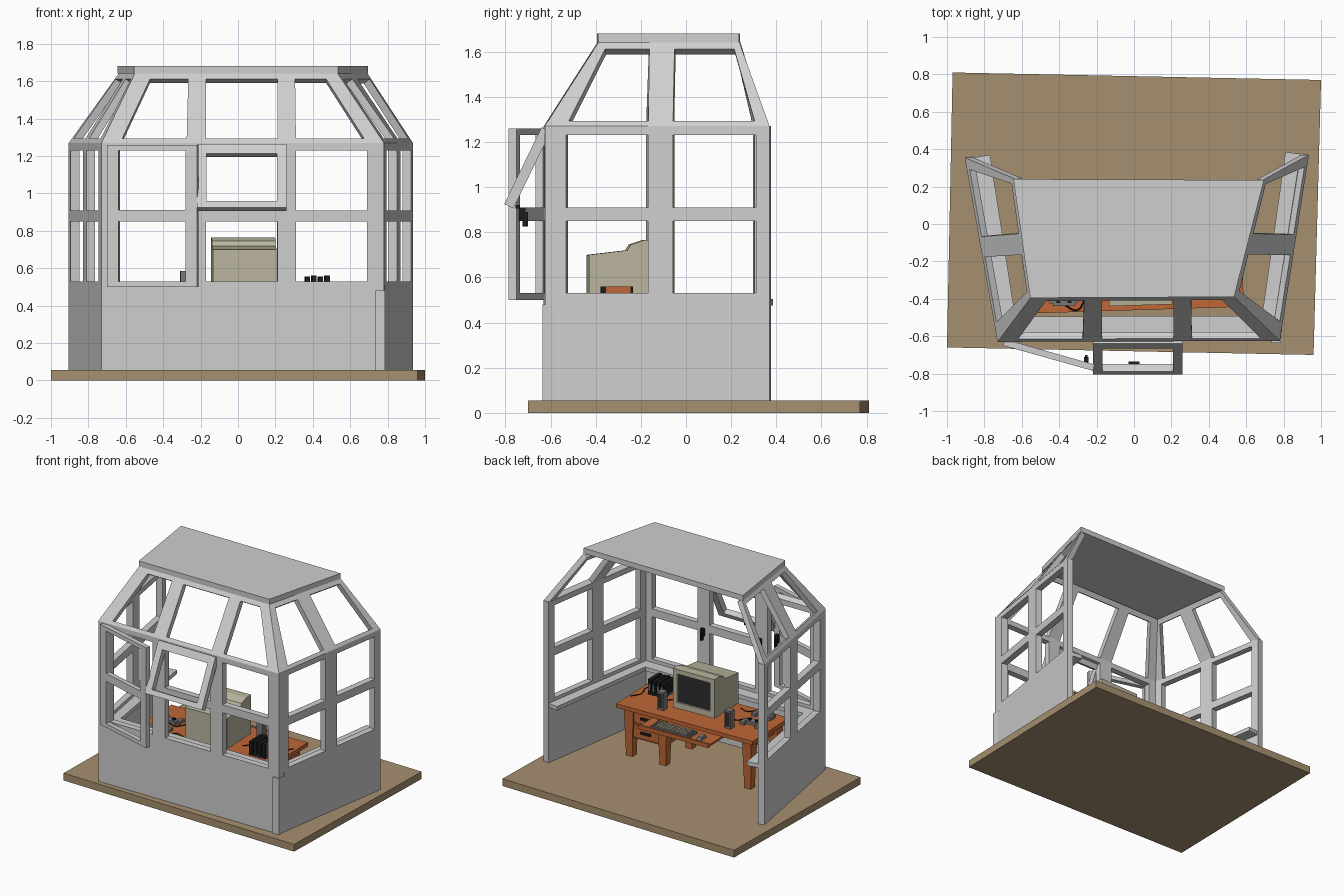
import bpy, bmesh, math
from mathutils import Matrix, Vector

if "Cube" in bpy.data.objects:
    bpy.data.objects.remove(bpy.data.objects["Cube"])


def mat(name, r, g, b):
    m = bpy.data.materials.new(name)
    m.diffuse_color = (r, g, b, 1)
    m.use_nodes = True
    m.node_tree.nodes["Principled BSDF"].inputs["Base Color"].default_value = m.diffuse_color
    return m


WHITE = mat("pale_grey_paint", .62, .62, .62)
TAN = mat("tan_floor", .38, .28, .16)
WOOD = mat("orange_wood", .52, .135, .036)
BEIGE = mat("beige_plastic", .50, .47, .35)
BLACK = mat("black_plastic", .012, .012, .012)
GREY = mat("mid_grey_plastic", .19, .19, .20)
SCREEN = mat("dark_screen", .025, .027, .028)

# the desk and everything on it is turned slightly
DESK = Matrix.Translation((0.02, -.23, 0)) @ Matrix.Rotation(math.radians(1.8), 4, 'Z') @ Matrix.Translation((0, .23, 0))
ID = Matrix.Identity(4)


def finish(bm, name, m, tf=ID):
    bmesh.ops.recalc_face_normals(bm, faces=bm.faces)
    me = bpy.data.meshes.new(name)
    bm.to_mesh(me)
    bm.free()
    me.transform(tf)
    me.materials.append(m)
    o = bpy.data.objects.new(name, me)
    bpy.context.collection.objects.link(o)
    return o


def loft(name, lo, hi, m, tf=ID):
    """Solid between two matching loops."""
    bm = bmesh.new()
    a = [bm.verts.new(p) for p in lo]
    b = [bm.verts.new(p) for p in hi]
    n = len(a)
    bm.faces.new(a)
    bm.faces.new(b)
    for i in range(n):
        bm.faces.new((a[i], a[(i + 1) % n], b[(i + 1) % n], b[i]))
    return finish(bm, name, m, tf)


def prism(name, pts, z0, z1, m, tf=ID):
    return loft(name, [(x, y, z0) for x, y in pts], [(x, y, z1) for x, y in pts], m, tf)


def box(name, x0, x1, y0, y1, z0, z1, m, tf=DESK):
    return prism(name, [(x0, y0), (x1, y0), (x1, y1), (x0, y1)], z0, z1, m, tf)


def panel(name, A, B, C, D, ub, ut, vs, hole, thick):
    """Window wall: grid over quad A,B (bottom) C,D (top), seen from outside, thickened inward."""
    A, B, C, D = map(Vector, (A, B, C, D))
    n = (B - A).cross(D - A).normalized() * -thick
    ub, ut, vs = [0, *ub, 1], [0, *ut, 1], [0, *vs, 1]
    bm = bmesh.new()
    g = [[A.lerp(B, b).lerp(D.lerp(C, t), v) for v in vs] for b, t in zip(ub, ut)]
    out = [[bm.verts.new(p) for p in col] for col in g]
    inn = [[bm.verts.new(p + n) for p in col] for col in g]
    nu, nv = len(ub) - 1, len(vs) - 1

    def solid(i, j):
        return 0 <= i < nu and 0 <= j < nv and not hole(i, j)
    for i in range(nu):
        for j in range(nv):
            if not solid(i, j):
                continue
            c = [(i, j), (i + 1, j), (i + 1, j + 1), (i, j + 1)]
            bm.faces.new([out[p][q] for p, q in c])
            bm.faces.new([inn[p][q] for p, q in reversed(c)])
            for k, (di, dj) in enumerate([(0, -1), (1, 0), (0, 1), (-1, 0)]):
                if not solid(i + di, j + dj):
                    (p, q), (r, s) = c[k], c[(k + 1) % 4]
                    bm.faces.new((out[r][s], out[p][q], inn[p][q], inn[r][s]))
    bmesh.ops.delete(bm, geom=[v for v in bm.verts if not v.link_faces], context='VERTS')
    return finish(bm, name, WHITE)


def cable(name, pts, r=.004):
    cu = bpy.data.curves.new(name, 'CURVE')
    cu.dimensions = '3D'
    cu.bevel_depth, cu.bevel_resolution, cu.resolution_u = r, 0, 5
    s = cu.splines.new('BEZIER')
    s.bezier_points.add(len(pts) - 1)
    for bp, p in zip(s.bezier_points, pts):
        bp.co = DESK @ Vector(p)
        bp.handle_left_type = bp.handle_right_type = 'AUTO'
    cu.materials.append(BLACK)
    bpy.context.collection.objects.link(bpy.data.objects.new(name, cu))


def odd(i, j):
    return i % 2 == 1 and j % 2 == 1


# floor slab
prism("floor", [(-1, -.66), (.96, -.70), (1, .77), (-.97, .81)], 0, .055, TAN)

# walls with window openings, then the sloping upper windows
Z0, Z1, Z2 = .055, 1.27, 1.645
rows = [(z - Z0) / (Z1 - Z0) for z in (.53, .85, .91, 1.23)]
low = [(-.905, .355), (-.73, -.63), (.78, -.625), (.935, .37)]
top = [(-.635, .24), (-.55, -.39), (.53, -.385), (.69, .235)]
fx = [(x + .73) / 1.51 for x in (-.63, -.275, -.17, .21, .31, .69)]
ft = [(x + .55) / 1.08 for x in (-.455, -.265, -.17, .21, .305, .45)]
sb, st = [.095, .46, .57, .94], [.07, .36, .54, .95]
rb, rt = [1 - k for k in sb[::-1]], [1 - k for k in st[::-1]]
walls = [("left", rb, rt, odd), ("front", fx, ft, lambda i, j: odd(i, j) or (i == 1 and j == 2)), ("right", sb, st, odd)]
for k, (side, b, t, hole) in enumerate(walls):
    p, q, r, s = low[k], low[k + 1], top[k + 1], top[k]
    panel(side + "_wall", (*p, Z0), (*q, Z0), (*q, Z1), (*p, Z1), b, b, rows, hole, .048)
    panel(side + "_upper_window", (*p, Z1), (*q, Z1), (*r, Z2), (*s, Z2), b, t, [.06, .91], odd, .04)

# roof, inner sills, corner strip
prism("roof", [(-.645, .24), (-.555, -.395), (.535, -.39), (.695, .235)], 1.64, 1.68, WHITE)
prism("front_sill", [(-.72, -.60), (.79, -.58), (.79, -.49), (-.74, -.495)], .475, .505, WHITE, ID)
prism("left_sill", [(-.89, .35), (-.72, -.6), (-.62, -.59), (-.77, .37)], .475, .505, WHITE)
prism("right_sill", [(.77, -.6), (.925, .37), (.81, .385), (.67, -.59)], .475, .505, WHITE)
box("corner_strip", .735, .787, -.635, -.583, .055, .48, WHITE, ID)

# opened casement and awning sashes
a, b = (-.70, -.65), (-.22, -.785)
panel("casement_sash", (*a, .5), (*b, .5), (*b, 1.26), (*a, 1.26), [.125, .875], [.125, .875],
      [.04, .46, .54, .96], odd, .035)
panel("awning_sash", (-.22, -.805, .925), (.26, -.805, .925), (.26, -.64, 1.265), (-.22, -.64, 1.265),
      [.105, .895], [.105, .895], [.1, .85], odd, .045)
# window handles
for i, (x, y, z) in enumerate([(.26, -.57, .85), (-.22, -.57, .90), (-.255, -.725, .88)]):
    box(f"window_handle_{i}", x - .012, x + .012, y - .015, y + .015, z - .03, z + .03, BLACK, ID)
    box(f"window_lever_{i}", x - .006, x + .006, y, y + .025, z - .055, z + .01, BLACK, ID)
box("awning_handle", -.03, .03, -.755, -.735, .905, .92, BLACK, ID)

# desk
box("desk_top", -.56, .56, -.46, 0, .42, .45, WOOD)
box("desk_apron_front", -.5, .5, -.42, -.40, .35, .42, WOOD)
box("desk_apron_left", -.5, -.47, -.42, -.05, .35, .42, WOOD)
box("desk_drawer_case", .20, .5, -.42, -.07, .19, .42, WOOD)
for i, (z0, z1) in enumerate([(.205, .30), (.315, .405)]):
    box(f"drawer_front_{i}", .225, .475, -.07, -.055, z0, z1, WOOD)
    box(f"drawer_handle_{i}", .31, .39, -.055, -.04, (z0 + z1) / 2 - .008, (z0 + z1) / 2 + .008, BLACK)
for i, x in enumerate((-.485, .21, .485)):
    for j, y in enumerate((-.40, -.075)):
        def sq(h, z):
            return [(x - h, y - h, z), (x + h, y - h, z), (x + h, y + h, z), (x - h, y + h, z)]
        loft(f"desk_leg_{i}{j}", sq(.026, .055), sq(.038, .42), WOOD, DESK)
box("keyboard_tray", -.27, .30, -.25, .11, .375, .39, WOOD)
box("tray_lip", -.27, .30, .10, .115, .37, .40, WOOD)

# keyboard with rows of keys, mouse
box("keyboard", -.10, .22, -.01, .09, .39, .405, GREY)
for r in range(4):
    for c in range(12):
        x, y = -.09 + c * .0255, -.002 + r * .022
        box(f"key_{r}_{c}", x, x + .02, y, y + .017, .405, .412, BEIGE if 0 < c < 11 else GREY)
loft("mouse", [(-.19, .01, .39), (-.15, .01, .39), (-.15, .08, .39), (-.19, .08, .39)],
     [(-.183, .02, .415), (-.157, .02, .415), (-.157, .07, .41), (-.183, .07, .41)], GREY, DESK)

# monitor, screen facing the open back
prof = [(-.435, .47), (-.435, .70), (-.265, .72), (-.25, .745), (-.19, .765), (-.15, .765), (-.15, .47)]
loft("monitor_body", [(-.16, y, z) for y, z in prof], [(.18, y, z) for y, z in prof], BEIGE, DESK)
box("monitor_foot", -.10, .12, -.38, -.18, .45, .47, BEIGE)
box("monitor_screen", -.125, .145, -.152, -.144, .515, .73, SCREEN)
for n, d in {"left": (-.16, -.125, .47, .765), "right": (.145, .18, .47, .765),
             "bottom": (-.125, .145, .47, .515), "top": (-.125, .145, .73, .765)}.items():
    box("bezel_" + n, d[0], d[1], -.15, -.13, d[2], d[3], BEIGE)

# speakers
for n, x in (("left", -.30), ("right", .25)):
    box(n + "_speaker", x - .025, x + .025, -.13, -.08, .45, .585, GREY)
    box(n + "_speaker_grille", x - .018, x + .018, -.08, -.076, .465, .57, SCREEN)

# row of upright binders, one with a wooden-coloured cover
for i in range(4):
    x = .335 + i * .035
    box(f"binder_{i}", x, x + .024, -.39, -.25, .45, .555 + .005 * (i % 2), BLACK)
    box(f"binder_label_{i}", x + .006, x + .018, -.25, -.247, .48, .53, GREY)
box("binder_rack", .33, .47, -.38, -.26, .45, .462, GREY)
box("binder_cover", .464, .469, -.37, -.26, .46, .56, WOOD)

# game controllers and cables at the left end
for i, (x, y) in enumerate([(-.40, -.40), (-.41, -.24)]):
    box(f"controller_{i}", x - .06, x + .06, y - .025, y + .025, .452, .475, GREY)
    for s in (-1, 1):
        box(f"controller_grip_{i}_{s}", x + s * .06 - .018, x + s * .06 + .018, y - .01, y + .055, .45, .472, GREY)
        box(f"controller_stick_{i}_{s}", x + s * .03 - .01, x + s * .03 + .01, y - .01, y + .01, .475, .488, BLACK)
    cable(f"controller_cable_{i}", [(x, y - .02, .455), (x + .07, y - .05, .455), (x + .13, y + .02, .455), (x + .2, y, .455)])
cable("speaker_cable", [(.25, -.13, .455), (.30, -.2, .455), (.22, -.3, .455)])
cable("binder_cable", [(.47, -.36, .455), (.52, -.33, .455), (.50, -.22, .455), (.54, -.15, .455)])
